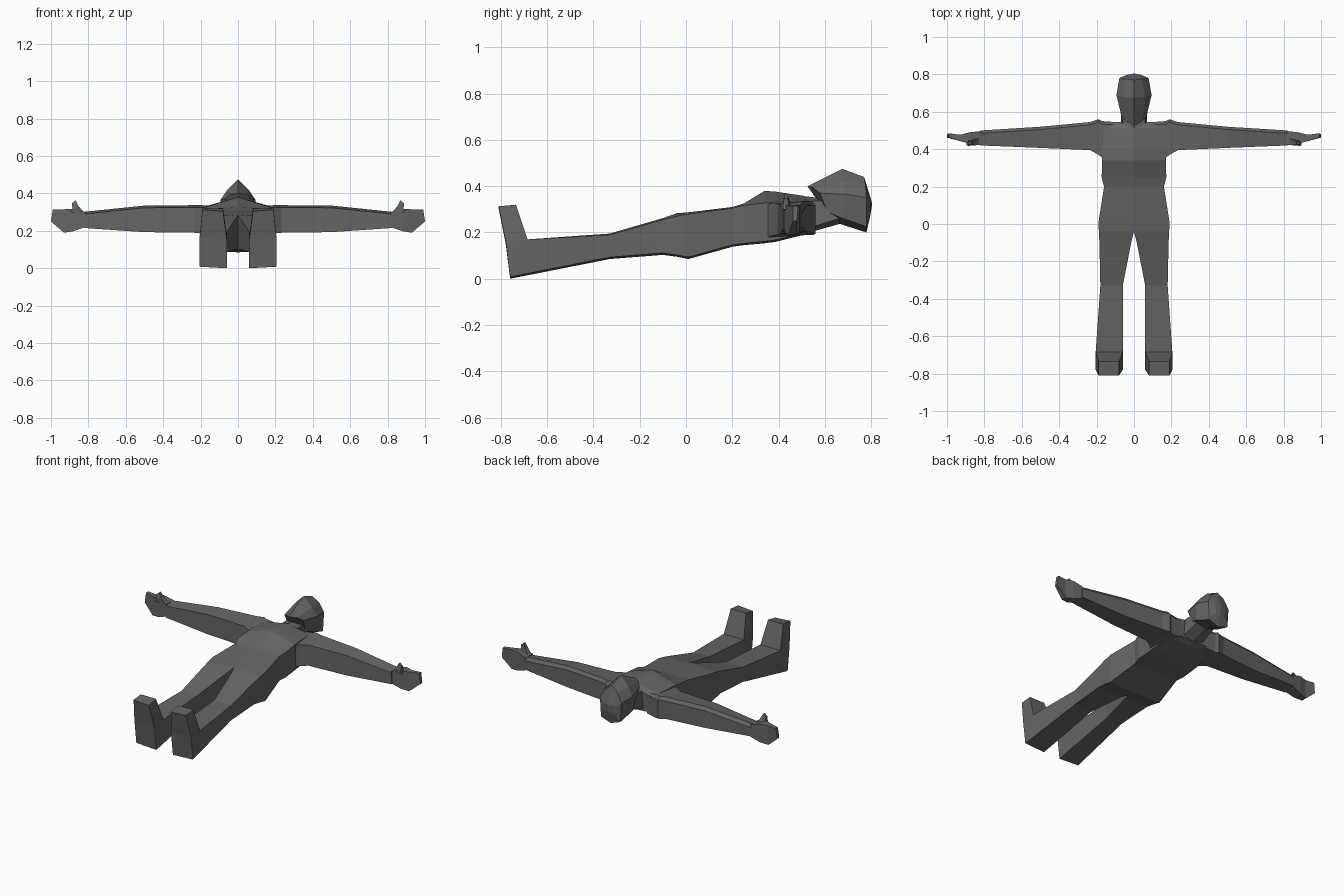
import bpy, bmesh

grey = bpy.data.materials.new("dark grey")
grey.diffuse_color = (0.13, 0.13, 0.13, 1)


def loft(name, rings, centred=False):
    """Skin equal-length rings, cap the ends, mirror across x."""
    bm = bmesh.new()
    rows = [[bm.verts.new(p) for p in r] for r in rings]
    n = len(rows[0])
    for a, b in zip(rows, rows[1:]):
        for i in range(n):
            j = (i + 1) % n
            bm.faces.new((a[i], a[j], b[j], b[i]))
    bm.faces.new(rows[0][::-1])
    bm.faces.new(rows[-1])
    bmesh.ops.remove_doubles(bm, verts=bm.verts[:], dist=0.0005)
    bmesh.ops.recalc_face_normals(bm, faces=bm.faces[:])
    if centred:  # open the half along the middle plane
        mid = [f for f in bm.faces if all(abs(v.co.x) < 1e-5 for v in f.verts)]
        bmesh.ops.delete(bm, geom=mid, context='FACES')
    mesh = bpy.data.meshes.new(name)
    bm.to_mesh(mesh)
    bm.free()
    mesh.materials.append(grey)
    ob = bpy.data.objects.new(name, mesh)
    bpy.context.collection.objects.link(ob)
    mirror = ob.modifiers.new("mirror", 'MIRROR')
    mirror.use_clip = True
    return ob


def body_ring(y, xi, xo, zt, zs, zb, y_back=None):
    yb = y if y_back is None else y_back
    return [(xi, y, zt), (xo, y, zs), (xo, yb, zb + 0.008), (xi, yb, zb)]


# legs and torso, from toes to shoulders
loft("body", [
    body_ring(-0.735, 0.08, 0.19, 0.32, 0.32, 0.305, -0.81),
    body_ring(-0.685, 0.06, 0.205, 0.17, 0.17, 0.155, -0.78),
    body_ring(-0.685, 0.06, 0.205, 0.17, 0.17, 0.0, -0.76),
    body_ring(-0.33, 0.06, 0.18, 0.195, 0.19, 0.085),
    body_ring(-0.10, 0.015, 0.185, 0.262, 0.255, 0.103),
    body_ring(-0.04, 0, 0.188, 0.283, 0.27, 0.095),
    body_ring(0.01, 0, 0.19, 0.287, 0.28, 0.085),
    body_ring(0.20, 0, 0.16, 0.31, 0.305, 0.138),
    body_ring(0.25, 0, 0.173, 0.325, 0.318, 0.145),
    body_ring(0.34, 0, 0.17, 0.38, 0.328, 0.153),
    body_ring(0.39, 0, 0.17, 0.376, 0.332, 0.16),
    body_ring(0.51, 0, 0.16, 0.358, 0.332, 0.19),
    body_ring(0.545, 0, 0.15, 0.34, 0.315, 0.205),
], centred=True)


def arm_ring(x, y0, y1, z0, z1):
    return [(x, y0, z0), (x, y0, z1 - 0.012), (x, y1 - 0.015, z1),
            (x, y1, z1 - 0.02), (x, y1, z0 + 0.01)]


# arms
loft("arms", [
    arm_ring(0.10, 0.35, 0.545, 0.19, 0.33),
    arm_ring(0.17, 0.355, 0.55, 0.18, 0.335),
    arm_ring(0.19, 0.37, 0.56, 0.185, 0.337),
    arm_ring(0.235, 0.395, 0.545, 0.19, 0.337),
    arm_ring(0.50, 0.407, 0.52, 0.193, 0.335),
    arm_ring(0.82, 0.42, 0.50, 0.215, 0.302),
])


def box_ring(x, y0, y1, z0, z1):
    return [(x, y0, z0), (x, y0, z1), (x, y1, z1), (x, y1, z0)]


# hands and thumbs
loft("hands", [
    box_ring(0.815, 0.422, 0.497, 0.22, 0.30),
    box_ring(0.88, 0.43, 0.49, 0.198, 0.318),
    box_ring(0.93, 0.443, 0.477, 0.19, 0.315),
    [(1.0, 0.462, 0.25), (0.99, 0.462, 0.315), (0.99, 0.485, 0.315), (1.0, 0.48, 0.25)],
])
loft("thumbs", [
    [(0.82, 0.425, 0.29), (0.82, 0.46, 0.295), (0.895, 0.46, 0.30), (0.895, 0.42, 0.30)],
    [(0.85, 0.42, 0.328), (0.85, 0.45, 0.328), (0.885, 0.445, 0.32), (0.885, 0.418, 0.32)],
    [(0.868, 0.425, 0.363), (0.868, 0.44, 0.363), (0.888, 0.44, 0.347), (0.888, 0.425, 0.347)],
])

# neck
loft("neck", [
    [(0, 0.50, 0.358), (0.06, 0.50, 0.335), (0.075, 0.50, 0.22), (0, 0.50, 0.195)],
    [(0, 0.55, 0.352), (0.06, 0.55, 0.335), (0.07, 0.55, 0.225), (0, 0.55, 0.205)],
    [(0, 0.60, 0.347), (0.055, 0.61, 0.34), (0.065, 0.66, 0.26), (0, 0.665, 0.237)],
], centred=True)

# head, from chin to crown
crown = [(0, 0.805, 0.325)] * 5
loft("head", [
    [(0, 0.525, 0.40), (0.045, 0.55, 0.393), (0.068, 0.58, 0.37), (0.06, 0.61, 0.29), (0, 0.625, 0.26)],
    [(0, 0.675, 0.475), (0.06, 0.68, 0.415), (0.094, 0.69, 0.365), (0.085, 0.675, 0.262), (0, 0.665, 0.237)],
    [(0, 0.77, 0.44), (0.045, 0.775, 0.41), (0.078, 0.78, 0.35), (0.07, 0.78, 0.225), (0, 0.78, 0.2)],
    [(0, 0.805, 0.325), (0.02, 0.80, 0.33), (0.04, 0.797, 0.325), (0.03, 0.797, 0.28), (0, 0.795, 0.265)],
], centred=True)
